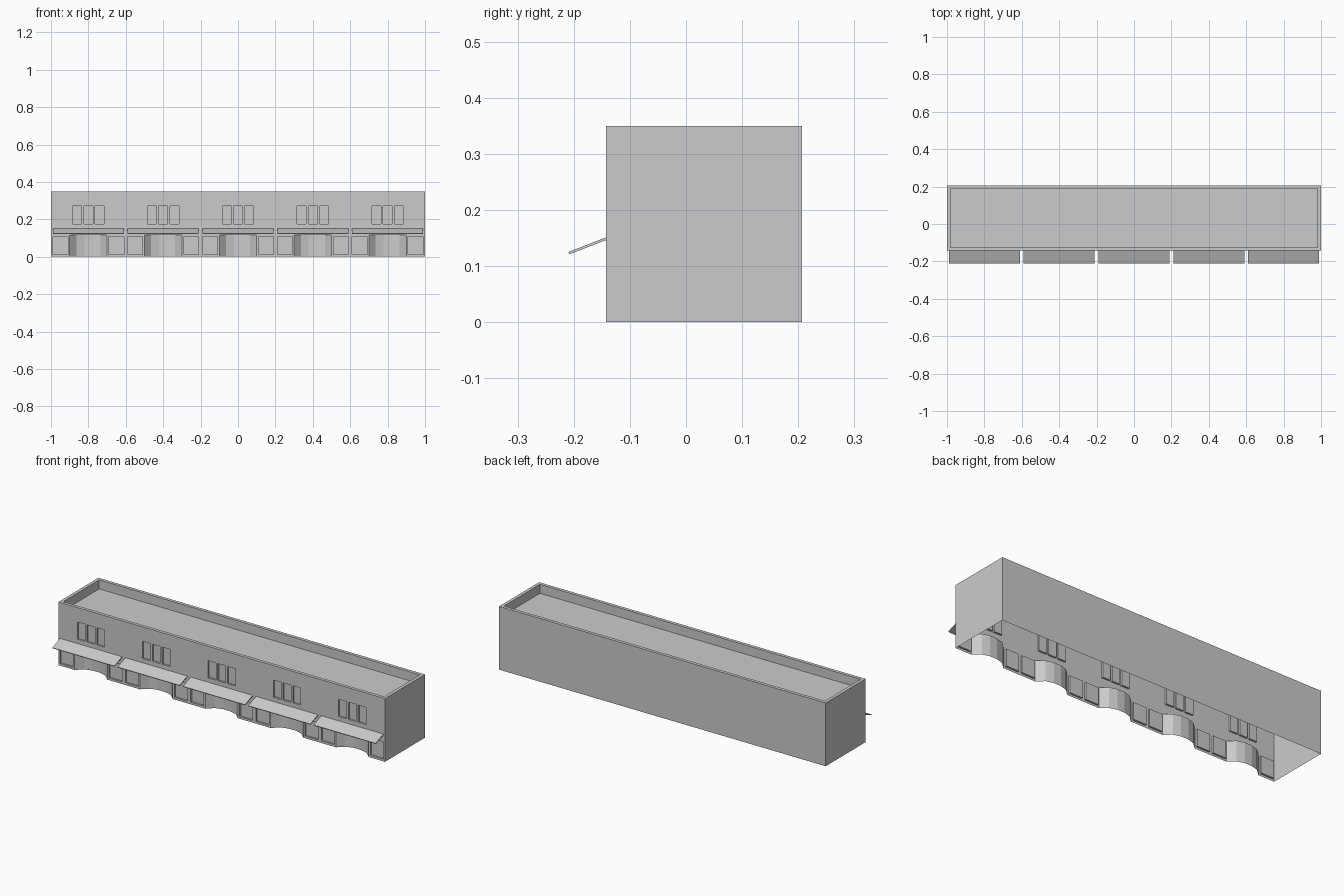
import bpy, bmesh

if "Cube" in bpy.data.objects:
    bpy.data.objects.remove(bpy.data.objects["Cube"])

W, D0, D1, H = 1.0, -0.143, 0.207, 0.35   # half length, front y, back y, height
RIM, ROOF_Z = 0.018, 0.30
DOOR_TOP, RECESS = 0.115, 0.01


def finish(name, bm):
    bmesh.ops.remove_doubles(bm, verts=bm.verts, dist=0.0001)
    me = bpy.data.meshes.new(name)
    bm.to_mesh(me)
    bm.free()
    ob = bpy.data.objects.new(name, me)
    bpy.context.collection.objects.link(ob)
    return ob


def face(bm, pts):
    return bm.faces.new([bm.verts.new(p) for p in pts])


def strip(bm, low, high, closed=True):
    """Quads between two matching point loops."""
    n = len(low)
    for i in range(n if closed else n - 1):
        j = (i + 1) % n
        face(bm, [low[i], low[j], high[j], high[i]])


def rect(x0, x1, y0, y1, z):
    return [(x0, y0, z), (x1, y0, z), (x1, y1, z), (x0, y1, z)]


# Shell: side and back walls, parapet rim, sunken roof; open underneath
bm = bmesh.new()
base, top = rect(-W, W, D0, D1, 0), rect(-W, W, D0, D1, H)
inner = (-W + RIM, W - RIM, D0 + RIM, D1 - RIM)
strip(bm, base[1:] + base[:1], top[1:] + top[:1], closed=False)
strip(bm, top, rect(*inner, H))
strip(bm, rect(*inner, H), rect(*inner, ROOF_Z))
face(bm, rect(*inner, ROOF_Z))
finish("walls_and_roof", bm)

# Openings of one shop unit, relative to its centre: x0, x1, z0, z1
windows = [(c - 0.024, c + 0.024, 0.175, 0.27) for c in (-0.06, 0, 0.06)]
windows += [(-0.19, -0.11, 0.012, 0.107), (0.11, 0.19, 0.012, 0.107)]
door = (-0.1, 0.1, 0, DOOR_TOP)
alcove = [(-0.1, 0), (-0.064, 0.034), (-0.022, 0.046),
          (0.022, 0.046), (0.064, 0.034), (0.1, 0)]

for n in range(5):
    cx = -0.8 + 0.4 * n

    # Front wall panel with openings left out
    bm = bmesh.new()
    holes = windows + [door]
    xs = sorted({-0.2, 0.2} | {v for h in holes for v in h[:2]})
    zs = sorted({0, H} | {v for h in holes for v in h[2:]})
    for x0, x1 in zip(xs, xs[1:]):
        for z0, z1 in zip(zs, zs[1:]):
            mx, mz = (x0 + x1) / 2, (z0 + z1) / 2
            if not any(a < mx < b and c < mz < d for a, b, c, d in holes):
                face(bm, [(cx + x0, D0, z0), (cx + x1, D0, z0),
                          (cx + x1, D0, z1), (cx + x0, D0, z1)])

    # Shallow window recesses
    for a, b, c, d in windows:
        loops = [[(cx + a, y, c), (cx + b, y, c), (cx + b, y, d), (cx + a, y, d)]
                 for y in (D0, D0 + RECESS)]
        strip(bm, *loops)
        face(bm, loops[1])

    # Curved entrance alcove
    low = [(cx + x, D0 + y, 0) for x, y in alcove]
    high = [(x, y, DOOR_TOP) for x, y, _ in low]
    strip(bm, low, high, closed=False)
    face(bm, high[::-1])
    finish(f"shop_front_{n + 1}", bm)

    # Sloping awning
    bm = bmesh.new()
    profile = [(D0, 0.151), (D0, 0.146), (-0.208, 0.121), (-0.21, 0.125)]
    left = [(cx - 0.19, y, z) for y, z in profile]
    right = [(cx + 0.19, y, z) for y, z in profile]
    strip(bm, left, right)
    face(bm, left[::-1])
    face(bm, right)
    bmesh.ops.recalc_face_normals(bm, faces=bm.faces)
    finish(f"awning_{n + 1}", bm)
